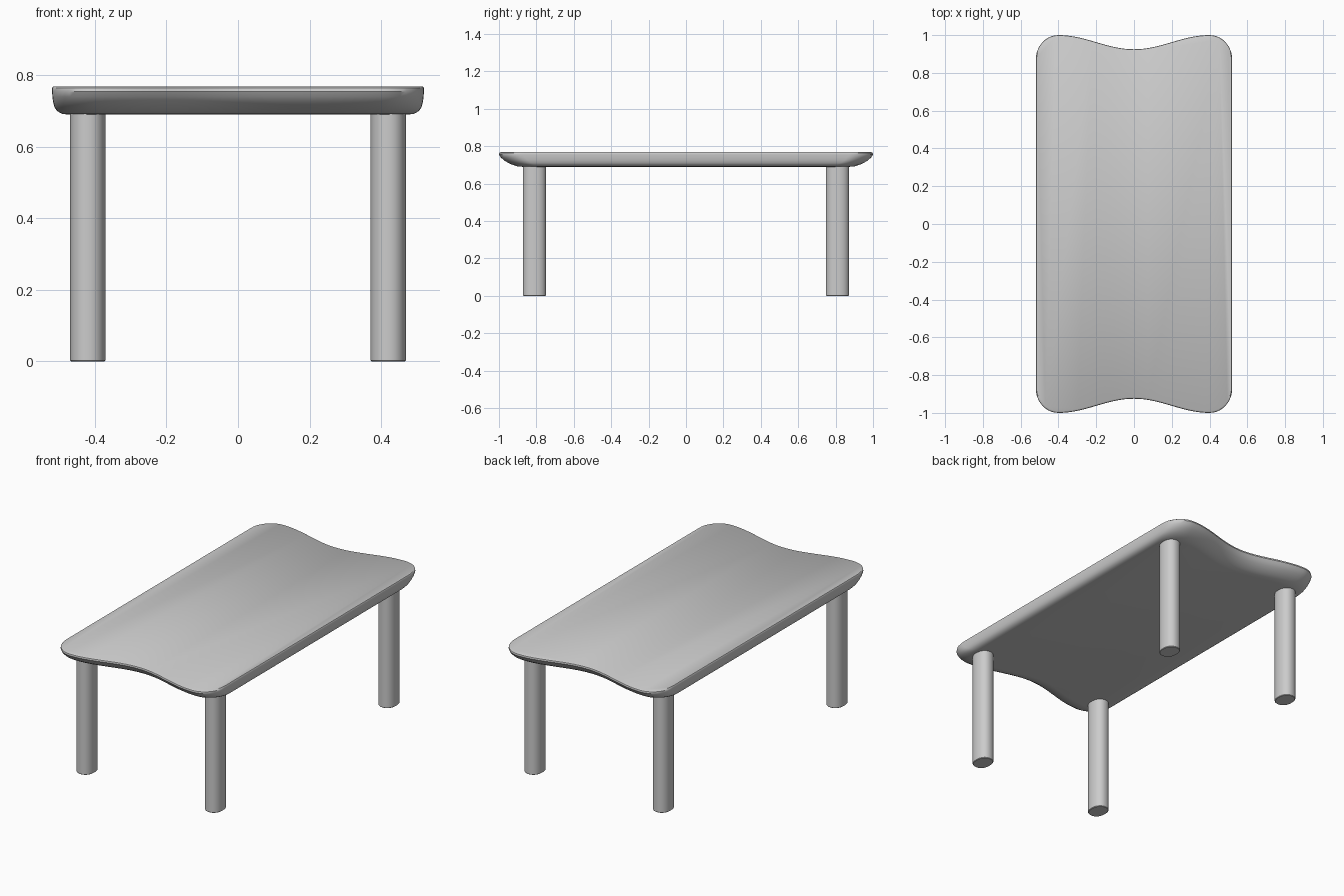
import bpy, bmesh
from math import sin, cos, pi, copysign

cube = bpy.data.objects.get("Cube")
if cube:
    bpy.data.objects.remove(cube)

grey = bpy.data.materials.new("plain_grey")
grey.use_nodes = True
grey.diffuse_color = (0.6, 0.6, 0.6, 1)
grey.node_tree.nodes["Principled BSDF"].inputs["Base Color"].default_value = (0.6, 0.6, 0.6, 1)


def loft(name, rings):
    """Skin a stack of closed rings, bottom to top, and cap both ends."""
    bm = bmesh.new()
    loops = [[bm.verts.new(p) for p in ring] for ring in rings]
    n = len(loops[0])
    for low, high in zip(loops, loops[1:]):
        for i in range(n):
            j = (i + 1) % n
            bm.faces.new((low[i], low[j], high[j], high[i]))
    bm.faces.new(loops[0][::-1])
    bm.faces.new(loops[-1])
    bmesh.ops.recalc_face_normals(bm, faces=bm.faces)
    mesh = bpy.data.meshes.new(name)
    bm.to_mesh(mesh)
    bm.free()
    mesh.materials.append(grey)
    obj = bpy.data.objects.new(name, mesh)
    bpy.context.collection.objects.link(obj)
    bpy.ops.object.select_all(action='DESELECT')
    obj.select_set(True)
    bpy.context.view_layer.objects.active = obj
    bpy.ops.object.shade_smooth_by_angle(angle=0.7)
    return obj


# Tabletop outline: wavy ends with rounded corners
HALF_X, CREST, CORNER_Y = 0.52, 0.4, 0.87
corner = [(CREST + (HALF_X - CREST) * cos(a), CORNER_Y + (1 - CORNER_Y) * sin(a))
          for a in (pi / 2 * i / 10 for i in range(10))]
wave = [(x, 0.9625 - 0.0375 * cos(pi * x / CREST))
        for x in (CREST * (1 - i / 16) for i in range(33))]
back = corner + wave + [(-x, y) for x, y in reversed(corner)]
outline = back + [(-x, -y) for x, y in back]

# Edge profile: height, inset at the sides, inset at the ends
profile = [(0.69, 0.045, 0.125), (0.692, 0.028, 0.10), (0.70, 0.014, 0.073),
           (0.71, 0.007, 0.05), (0.725, 0.003, 0.026), (0.74, 0.001, 0.01),
           (0.755, 0, 0), (0.764, 0, 0.002), (0.769, 0.003, 0.01)]
loft("tabletop", [[(x * (1 - dx / HALF_X), y * (1 - dy), z) for x, y in outline]
                  for z, dx, dy in profile])


# Legs: slightly squared ovals with softened feet
def oval(cx, cy, z, inset):
    pts = []
    for i in range(48):
        c, s = cos(2 * pi * i / 48), sin(2 * pi * i / 48)
        pts.append((cx + (0.05 - inset) * copysign(abs(c) ** 0.9, c),
                    cy + (0.0625 - inset) * copysign(abs(s) ** 0.9, s), z))
    return pts


for end, sy in (("front", -1), ("back", 1)):
    for side, sx in (("right", -1), ("left", 1)):
        loft(f"{end}_{side}_leg", [oval(sx * 0.42, sy * 0.81, z, inset)
                                   for z, inset in ((0, 0.003), (0.003, 0), (0.70, 0))])
